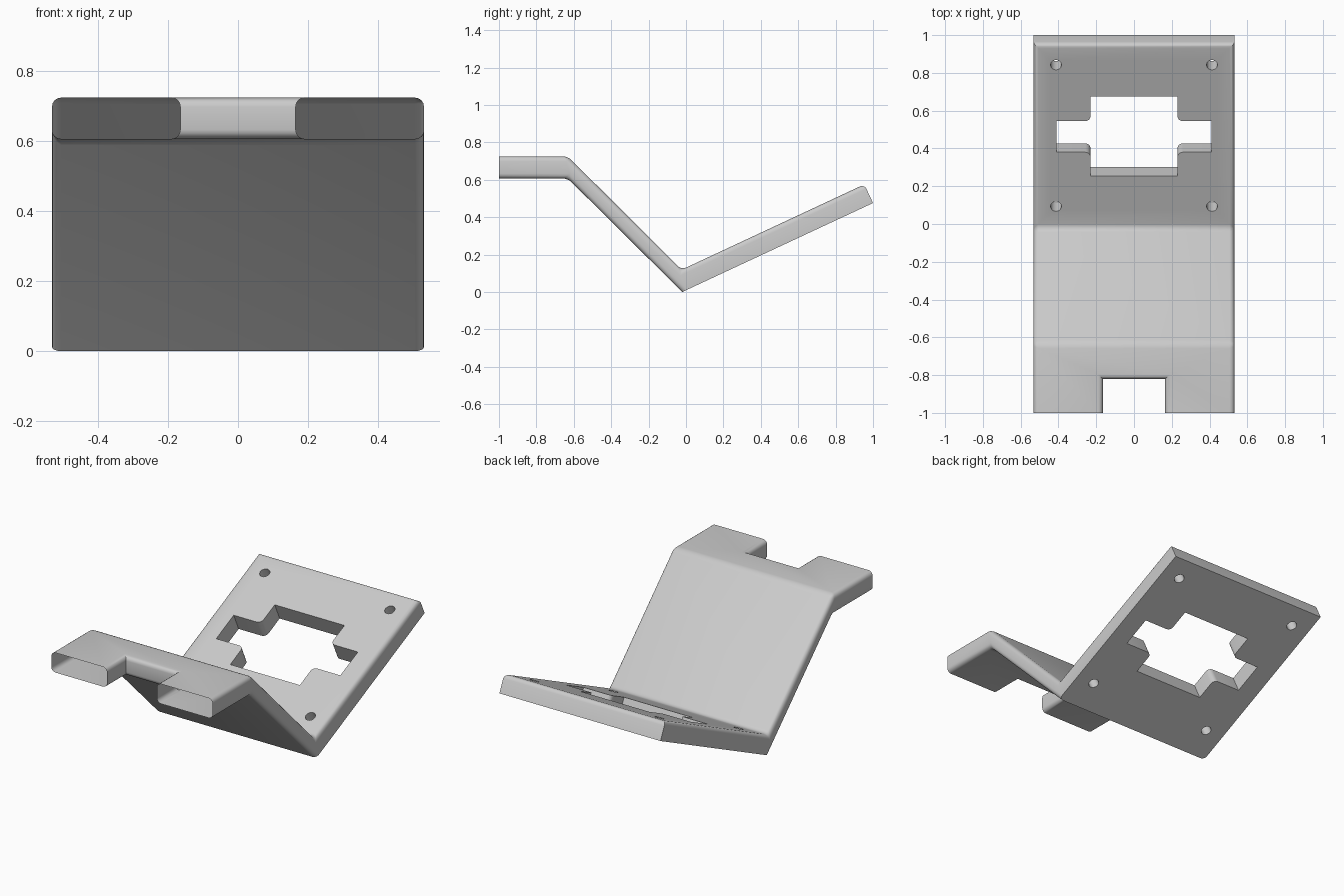
import bpy, bmesh, math
from mathutils import Vector

if "Cube" in bpy.data.objects:
    bpy.data.objects.remove(bpy.data.objects["Cube"], do_unlink=True)

HALF = 0.532                      # half width of the bracket
TILT = math.radians(25)           # slope of the back plate
THICK = 0.11                      # thickness of the back plate
FRONT, NOTCH_Y, NOTCH_X = -1.0, -0.82, 0.165
along = Vector((0, math.cos(TILT), math.sin(TILT)))
normal = Vector((0, -math.sin(TILT), math.cos(TILT)))
heel = Vector((0, -0.02, 0))

grey = bpy.data.materials.new("light_grey")
grey.use_nodes = True
grey.diffuse_color = (0.6, 0.6, 0.6, 1)
grey.node_tree.nodes["Principled BSDF"].inputs["Base Color"].default_value = (0.6, 0.6, 0.6, 1)


def prism(name, points, push, round_edges=None, radius=0.028):
    """Extrude a closed outline along a vector, optionally rounding chosen edges."""
    bm = bmesh.new()
    face = bm.faces.new([bm.verts.new(p) for p in points])
    ext = bmesh.ops.extrude_face_region(bm, geom=[face])["geom"]
    bmesh.ops.translate(bm, vec=push, verts=[g for g in ext if isinstance(g, bmesh.types.BMVert)])
    bmesh.ops.recalc_face_normals(bm, faces=bm.faces)
    if round_edges:
        bmesh.ops.bevel(bm, geom=[e for e in bm.edges if round_edges(e)], offset=radius,
                        segments=4, profile=0.5, affect='EDGES')
    mesh = bpy.data.meshes.new(name)
    bm.to_mesh(mesh)
    bm.free()
    obj = bpy.data.objects.new(name, mesh)
    bpy.context.collection.objects.link(obj)
    mesh.materials.append(grey)
    return obj


def cut(obj, cutter):
    """Subtract the cutter, apply, and remove it."""
    mod = obj.modifiers.new("cut", 'BOOLEAN')
    mod.operation, mod.solver, mod.object = 'DIFFERENCE', 'EXACT', cutter
    bpy.context.view_layer.objects.active = obj
    bpy.ops.object.modifier_apply(modifier=mod.name)
    bpy.data.objects.remove(cutter, do_unlink=True)


def on_plate(x, y):
    """Point on the upper face of the back plate, seen from straight above."""
    base = heel + normal * THICK
    return Vector((x, 0, 0)) + base + along * ((y - base.y) / along.y)


# Bent side profile: flat front shelf, ramp, tilted back plate
tip = Vector((0, 1.0, (1.0 - heel.y) * math.tan(TILT)))
side = [(FRONT, 0.607), (-0.632, 0.607), heel.yz, tip.yz, (tip + normal * THICK).yz,
        (-0.024, 0.119), (-0.632, 0.725), (FRONT, 0.725)]
bracket = prism("bent_bracket", [Vector((-HALF, y, z)) for y, z in side], Vector((2 * HALF, 0, 0)))

# Notch that leaves two front tabs
cut(bracket, prism("notch_cutter", [Vector((x, y, 0.4)) for x, y in
    [(-NOTCH_X, -1.2), (NOTCH_X, -1.2), (NOTCH_X, NOTCH_Y), (-NOTCH_X, NOTCH_Y)]], Vector((0, 0, 0.6))))


# Round the long edges, leaving the plate underside, plate ends and notch corners sharp
def rounded(edge):
    a, b = (v.co for v in edge.verts)
    if len(edge.link_faces) != 2 or edge.calc_face_angle() < 0.1:
        return False
    if max(a.y, b.y) < FRONT + 0.01 or max(a.y, b.y) > 0.99:
        return False
    if all(abs((p - heel).dot(normal)) < 0.004 for p in (a, b)):
        return False
    return abs(a.x - b.x) > 0.01 or abs(a.y - b.y) > 0.01


bm = bmesh.new()
bm.from_mesh(bracket.data)
bmesh.ops.bevel(bm, geom=[e for e in bm.edges if rounded(e)], offset=0.026,
                segments=4, profile=0.5, affect='EDGES', clamp_overlap=True)
bm.to_mesh(bracket.data)
bm.free()

# Cross shaped window with rounded inner corners
ARM, BODY = 0.41, 0.23
half = [(BODY, 0.255), (BODY, 0.38), (ARM, 0.38), (ARM, 0.545), (BODY, 0.545), (BODY, 0.675)]
outline = half + [(-x, y) for x, y in reversed(half)]


def inner_corner(edge):
    a, b = (v.co for v in edge.verts)
    flat = [p - normal * (p - heel).dot(normal) for p in (a, b)]
    seat = on_plate(0, 0.46) - normal * THICK
    return ((flat[0] - flat[1]).length < 0.001 and abs(abs(a.x) - BODY) < 0.01
            and abs((flat[0] - seat).dot(along)) < 0.15)


through = -normal * (THICK + 0.1)
cut(bracket, prism("window_cutter", [on_plate(x, y) + normal * 0.05 for x, y in outline],
                   through, inner_corner))

# Four screw holes
side_axis = Vector((1, 0, 0))
for x in (-0.413, 0.413):
    for y in (0.093, 0.842):
        ring = [on_plate(x, y) + normal * 0.05
                + 0.029 * (side_axis * math.cos(t) + along * math.sin(t))
                for t in (math.tau * i / 16 for i in range(16))]
        cut(bracket, prism("hole_cutter", ring, through))

# Open the front ends of the two tabs
bm = bmesh.new()
bm.from_mesh(bracket.data)
ends = [f for f in bm.faces if all(v.co.y < FRONT + 0.005 for v in f.verts)]
bmesh.ops.delete(bm, geom=ends, context='FACES')
bm.to_mesh(bracket.data)
bm.free()

# Smooth the rounded edges only
bpy.ops.object.select_all(action='DESELECT')
bracket.select_set(True)
bpy.context.view_layer.objects.active = bracket
bpy.ops.object.shade_smooth_by_angle(angle=math.radians(30))
